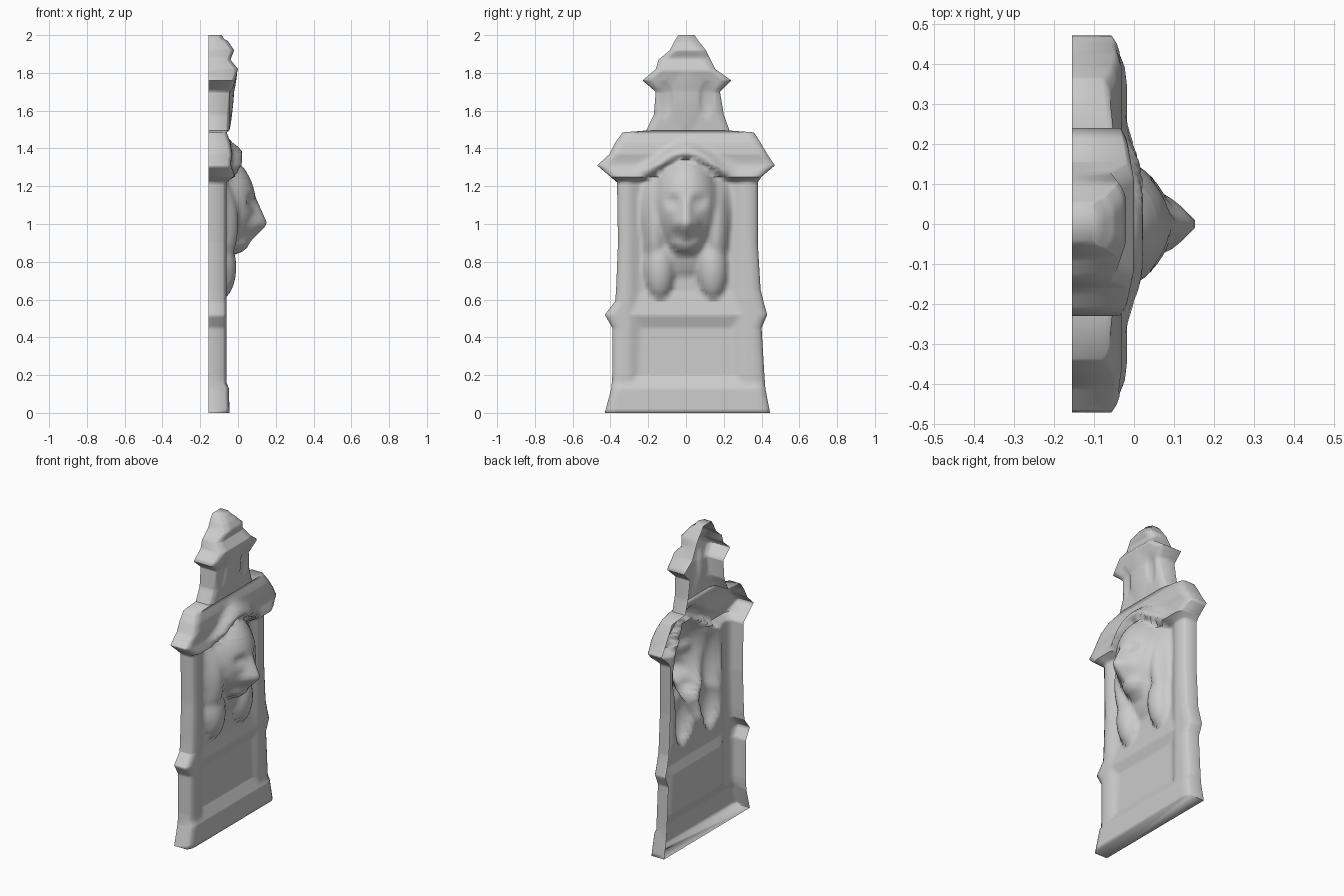
import bpy, math

if "Cube" in bpy.data.objects:
    bpy.data.objects.remove(bpy.data.objects["Cube"])

BACK = -0.155   # the open back lies flat on this plane
COLS = 44

# Silhouette: height, left edge, right edge, plain front depth
PROFILE = [
    (0.00, -0.43, 0.445, -0.045), (0.13, -0.395, 0.42, -0.048),
    (0.20, -0.39, 0.415, -0.08), (0.45, -0.39, 0.40, -0.085),
    (0.52, -0.43, 0.43, -0.062), (0.59, -0.375, 0.41, -0.075),
    (0.65, -0.37, 0.395, -0.085), (0.90, -0.36, 0.38, -0.085),
    (1.22, -0.365, 0.38, -0.085), (1.25, -0.40, 0.40, -0.07),
    (1.31, -0.47, 0.47, -0.04), (1.37, -0.405, 0.43, -0.03),
    (1.43, -0.375, 0.395, -0.04), (1.485, -0.335, 0.36, -0.06),
    (1.495, -0.21, 0.23, -0.045), (1.58, -0.17, 0.20, -0.04),
    (1.70, -0.16, 0.18, -0.03), (1.76, -0.23, 0.24, -0.015),
    (1.82, -0.16, 0.155, 0.0), (1.87, -0.145, 0.13, -0.04),
    (1.92, -0.085, 0.105, -0.02), (1.97, -0.06, 0.065, -0.055),
    (2.00, -0.04, 0.045, -0.12),
]


def profile_at(z):
    for a, b in zip(PROFILE, PROFILE[1:]):
        if z <= b[0] + 1e-6:
            f = (z - a[0]) / (b[0] - a[0])
            return [p + (q - p) * f for p, q in zip(a[1:], b[1:])]
    return PROFILE[-1][1:]


def dome(y, z, cy, cz, ry, rz, power=0.8):
    return max(0.0, 1 - ((y - cy) / ry) ** 2 - ((z - cz) / rz) ** 2) ** power


def ramp(v, lo, hi):
    f = min(1.0, max(0.0, (v - lo) / (hi - lo)))
    return f * f * (3 - 2 * f)


def depth(y, z, left, right, base):
    x, a = base, abs(y)
    # side pilasters beside the panel and the niche
    if 0.15 < z < 1.25:
        x = max(x, -0.085 + 0.025 * ramp(a, 0.23, 0.31))
    # recess of the niche runs up under the arched cornice
    arch = 1.25 + 0.12 * (1 - ramp(a, 0.0, 0.28))
    if z > 1.22:
        x -= 0.03 * (1 - ramp(z, arch - 0.03, arch)) * (1 - ramp(a, 0.24, 0.32))
    band = ramp(z, arch - 0.04, arch) * (1 - ramp(z, arch + 0.01, arch + 0.08))
    peak = 0.022 - 0.04 * ramp(a, 0.1, 0.28)
    x = max(x, base + (peak - base) * band)
    # hair mass, hanging locks, head, nose ridge and chin
    x = max(x, -0.085 + 0.085 * dome(y, z, 0, 1.06, 0.25, 0.34))
    x = max(x, -0.085 + 0.075 * dome(a, z, 0.14, 0.77, 0.085, 0.17, 0.6))
    x = max(x, -0.085 + 0.085 * dome(a, z, 0.16, 1.0, 0.075, 0.26))
    x = max(x, -0.085 + 0.18 * dome(y, z, 0, 1.10, 0.18, 0.27, 0.6))
    x = max(x, -0.085 + 0.15 * dome(y, z, 0, 0.92, 0.10, 0.09, 0.4))
    if 0.84 < z < 1.3:
        nose = 0.165 - abs(z - 1.0) * (0.45 if z > 1.0 else 1.0)
        x = max(x, nose - a * 1.0 - max(0.0, a - 0.06) * 1.5)
    x -= 0.02 * dome(a, z, 0.07, 1.12, 0.045, 0.04)   # eye hollows
    # leaf ornament on the crest
    x += 0.01 * dome(y, z, 0, 1.65, 0.08, 0.15)
    x -= 0.012 * dome(a, z, 0.11, 1.66, 0.04, 0.1)
    # rounded outer edge
    d = min(y - left, right - y)
    return x - 0.02 * max(0.0, 1 - d / 0.05) ** 2


def make_band(name, z0, z1, floor=False, cap=False):
    steps = max(2, round((z1 - z0) / 0.022))
    levels = {round(z0 + (z1 - z0) * i / steps, 4) for i in range(steps + 1)}
    levels |= {p[0] for p in PROFILE if z0 <= p[0] <= z1}
    verts, faces, n = [], [], COLS + 3
    levels = sorted(levels)
    for z in levels:
        left, right, base = profile_at(z)
        verts.append((BACK, left, z))
        for j in range(COLS + 1):
            t = j / COLS
            t += -0.07 * math.sin(2 * math.pi * t) / (2 * math.pi)
            y = left + (right - left) * t
            verts.append((depth(y, z, left, right, base), y, z))
        verts.append((BACK, right, z))
    for i in range(len(levels) - 1):
        for j in range(n - 1):
            k = i * n + j
            faces.append((k, k + 1, k + n + 1, k + n))
    if floor:
        faces.append(tuple(range(n - 1, -1, -1)))
    if cap:
        faces.append(tuple(range(len(verts) - n, len(verts))))
    mesh = bpy.data.meshes.new(name)
    mesh.from_pydata(verts, [], faces)
    obj = bpy.data.objects.new(name, mesh)
    bpy.context.collection.objects.link(obj)
    bpy.ops.object.select_all(action='DESELECT')
    obj.select_set(True)
    bpy.context.view_layer.objects.active = obj
    bpy.ops.object.shade_smooth_by_angle(angle=math.radians(100))


# Stacked parts of the relief monument
make_band("base_moulding", 0.0, 0.20, floor=True)
make_band("lower_panel", 0.20, 0.59)
make_band("portrait_niche", 0.59, 1.25)
make_band("shoulder_cornice", 1.25, 1.495)
make_band("crest", 1.495, 2.0, cap=True)
